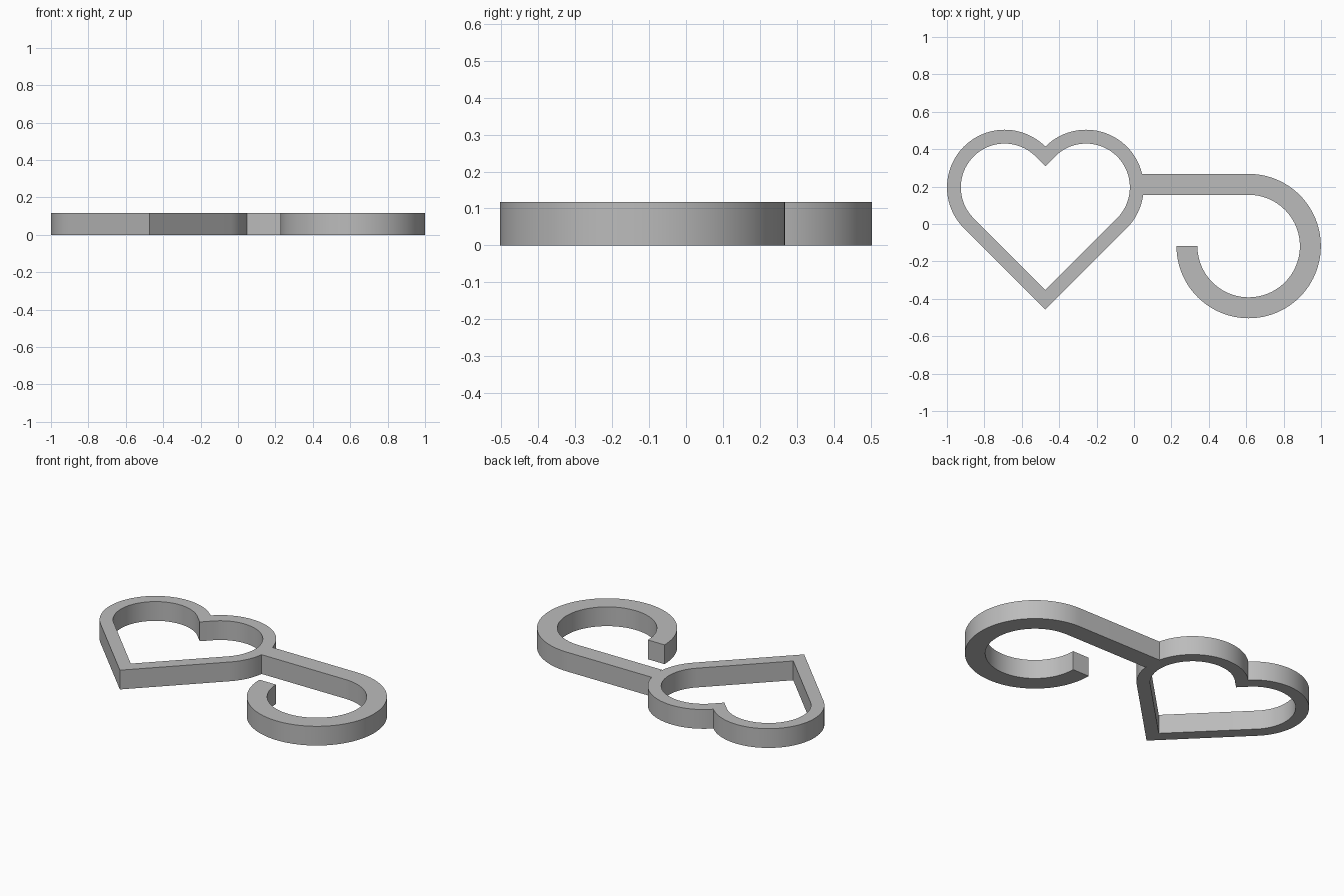
import bpy, bmesh
from math import sin, cos, asin, degrees, radians, sqrt

cube = bpy.data.objects.get("Cube")
if cube:
    bpy.data.objects.remove(cube, do_unlink=True)

HEIGHT = 0.117

grey = bpy.data.materials.new("plain grey")
grey.use_nodes = True
colour = (0.5, 0.5, 0.5, 1)
grey.diffuse_color = colour
grey.node_tree.nodes["Principled BSDF"].inputs["Base Color"].default_value = colour


def arc(cx, cy, r, start, end, steps):
    angles = [radians(start + (end - start) * i / steps) for i in range(steps + 1)]
    return [(cx + r * cos(a), cy + r * sin(a)) for a in angles]


def extruded(name, polygons):
    """Raise flat polygons into a solid plate of the common height."""
    bm = bmesh.new()
    for poly in polygons:
        bm.faces.new([bm.verts.new((x, y, 0)) for x, y in poly])
    bmesh.ops.remove_doubles(bm, verts=bm.verts[:], dist=1e-5)
    result = bmesh.ops.extrude_face_region(bm, geom=bm.faces[:], use_keep_orig=True)
    top = [g for g in result["geom"] if isinstance(g, bmesh.types.BMVert)]
    bmesh.ops.translate(bm, verts=top, vec=(0, 0, HEIGHT))
    bmesh.ops.recalc_face_normals(bm, faces=bm.faces[:])
    mesh = bpy.data.meshes.new(name)
    bm.to_mesh(mesh)
    bm.free()
    mesh.materials.append(grey)
    obj = bpy.data.objects.new(name, mesh)
    bpy.context.collection.objects.link(obj)
    bpy.ops.object.select_all(action="DESELECT")
    obj.select_set(True)
    bpy.context.view_layer.objects.active = obj
    bpy.ops.object.shade_smooth_by_angle(angle=radians(30))
    return obj


# Heart frame: two half circles on a tilted square, with a mitred inner outline
HEART_X, LOBE_Y, LOBE_R, WALL = -0.474, 0.196, 0.308, 0.074
LOBE_DX = LOBE_R / sqrt(2)


def heart_outline(inset):
    r = LOBE_R - inset
    mitre = inset * sqrt(2)
    tip = (HEART_X, LOBE_Y + LOBE_DX - 2 * sqrt(2) * LOBE_R + mitre)
    notch = (HEART_X, LOBE_Y + LOBE_DX - mitre)
    right = arc(HEART_X + LOBE_DX, LOBE_Y, r, -45, 135, 48)
    left = arc(HEART_X - LOBE_DX, LOBE_Y, r, 45, 225, 48)
    return [tip] + right + [notch] + left


outer, inner = heart_outline(0), heart_outline(WALL)
count = len(outer)
extruded("heart_frame", [
    (outer[i], outer[(i + 1) % count], inner[(i + 1) % count], inner[i])
    for i in range(count)])

# Hook: straight arm that meets the heart flush, then three quarters of a circle
HOOK_X, HOOK_Y, HOOK_R, HOOK_WIDTH = 0.613, -0.118, 0.386, 0.112
arm_top = HOOK_Y + HOOK_R
arm_ends = [degrees(asin((y - LOBE_Y) / LOBE_R)) for y in (arm_top - HOOK_WIDTH, arm_top)]
extruded("hook", [
    arc(HEART_X + LOBE_DX, LOBE_Y, LOBE_R, *arm_ends, 8)
    + arc(HOOK_X, HOOK_Y, HOOK_R, 90, -180, 72)
    + arc(HOOK_X, HOOK_Y, HOOK_R - HOOK_WIDTH, -180, 90, 72)])
